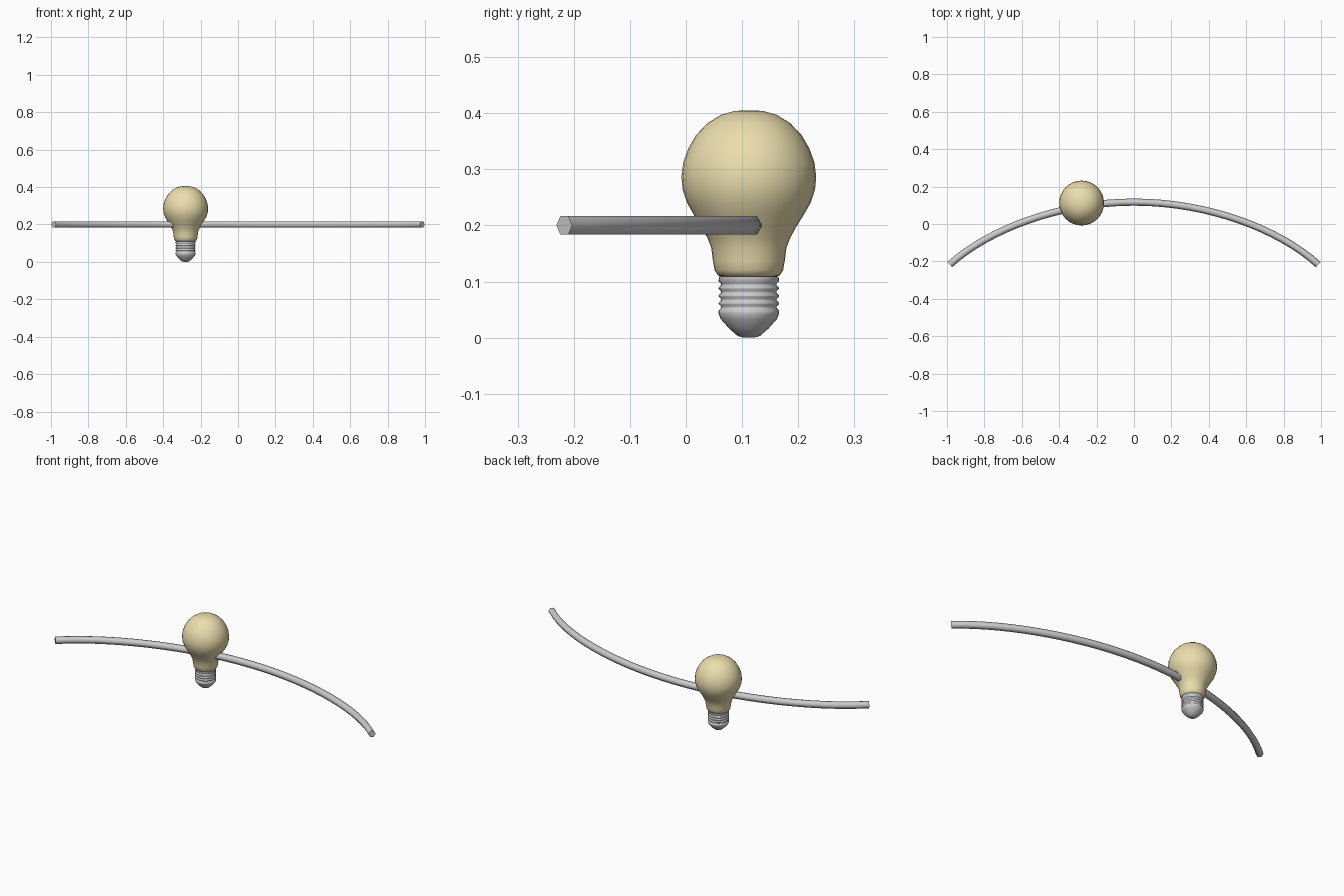
import bpy, bmesh
from math import sin, cos, pi, radians
from mathutils import Vector

if "Cube" in bpy.data.objects:
    bpy.data.objects.remove(bpy.data.objects["Cube"])

AXIS = Vector((-0.28, 0.112, 0))


def finish(name, bm, angle, color=None):
    bmesh.ops.recalc_face_normals(bm, faces=bm.faces)
    me = bpy.data.meshes.new(name)
    bm.to_mesh(me)
    bm.free()
    ob = bpy.data.objects.new(name, me)
    bpy.context.collection.objects.link(ob)
    if color:
        mat = bpy.data.materials.new(name)
        mat.diffuse_color = color
        mat.use_nodes = True
        mat.node_tree.nodes["Principled BSDF"].inputs["Base Color"].default_value = mat.diffuse_color
        me.materials.append(mat)
    bpy.ops.object.select_all(action='DESELECT')
    ob.select_set(True)
    bpy.context.view_layer.objects.active = ob
    bpy.ops.object.shade_smooth_by_angle(angle=radians(angle))
    return ob


def skin(bm, rings):
    # bridge successive rings and cap both ends
    loops = [[bm.verts.new(p) for p in r] for r in rings]
    n = len(loops[0])
    for a, b in zip(loops, loops[1:]):
        for i in range(n):
            j = (i + 1) % n
            bm.faces.new((a[i], a[j], b[j], b[i]))
    bm.faces.new(loops[0])
    bm.faces.new(loops[-1])


def lathe(name, profile, sides, angle, color=None):
    bm = bmesh.new()
    skin(bm, [[AXIS + Vector((r * cos(2 * pi * i / sides), r * sin(2 * pi * i / sides), z))
               for i in range(sides)] for r, z in profile])
    return finish(name, bm, angle, color)


# glass bulb
lathe("glass_bulb", [
    (0.046, 0.108), (0.055, 0.111), (0.061, 0.120), (0.064, 0.137), (0.067, 0.160),
    (0.073, 0.176), (0.083, 0.195), (0.098, 0.219), (0.110, 0.240), (0.118, 0.264),
    (0.120, 0.287), (0.117, 0.312), (0.108, 0.337), (0.094, 0.361), (0.074, 0.382),
    (0.050, 0.397), (0.025, 0.404), (0.006, 0.405)], 32, 50, (0.83, 0.73, 0.42, 1))

# threaded screw base with contact tip
threads = [(0.010, 0.0), (0.020, 0.003), (0.035, 0.016), (0.050, 0.033), (0.054, 0.043)]
for k in range(4):
    z = 0.048 + k * 0.0135
    threads += [(0.054, z), (0.0495, z + 0.005), (0.0495, z + 0.0075), (0.054, z + 0.012)]
threads += [(0.053, 0.109)]
lathe("screw_base", threads, 32, 60)

# curved hexagonal cable: right half Bezier mirrored to the left
P = [Vector(p) for p in ((0, 0.117, 0.2), (0.4, 0.117, 0.2), (0.78, -0.03, 0.2), (0.985, -0.217, 0.2))]
frames = []
for k in range(17):
    t = k / 16
    s = 1 - t
    c = P[0] * s**3 + P[1] * 3 * s * s * t + P[2] * 3 * s * t * t + P[3] * t**3
    d = (P[1] - P[0]) * s * s + (P[2] - P[1]) * 2 * s * t + (P[3] - P[2]) * t * t
    d.normalize()
    frames.append((c, Vector((-d.y, d.x, 0))))
flip = Vector((-1, 1, 1))
frames = [(c * flip, n * flip) for c, n in frames[:0:-1]] + frames
bm = bmesh.new()
skin(bm, [[c + 0.019 * (cos(pi * i / 3) * n + sin(pi * i / 3) * Vector((0, 0, 1)))
           for i in range(6)] for c, n in frames])
finish("cable", bm, 65)
